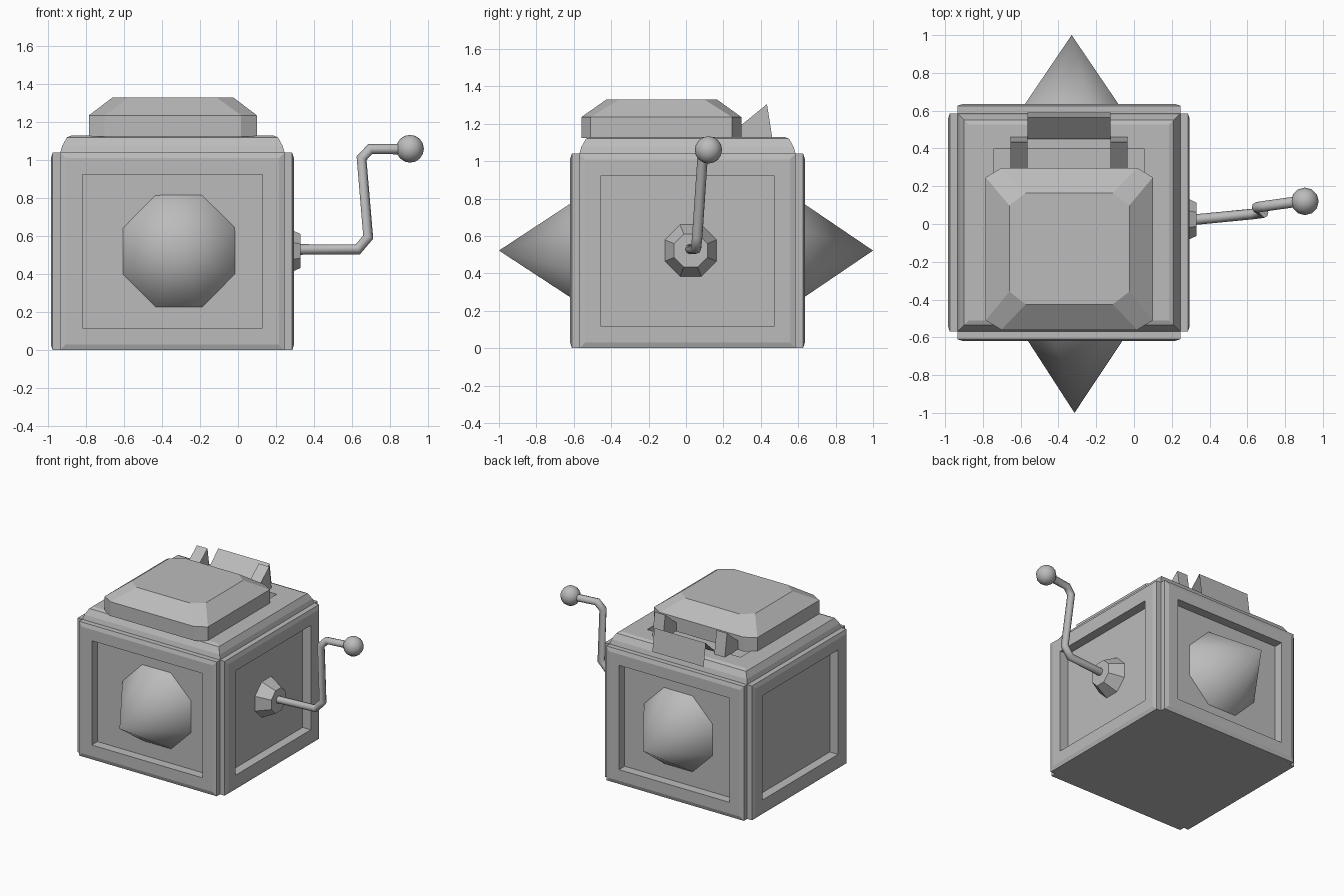
import bpy, bmesh, math
from mathutils import Matrix, Vector

if "Cube" in bpy.data.objects:
    bpy.data.objects.remove(bpy.data.objects["Cube"])

grey = bpy.data.materials.new("plain grey")
grey.diffuse_color = (0.5, 0.5, 0.5, 1)
grey.use_nodes = True
grey.node_tree.nodes["Principled BSDF"].inputs["Base Color"].default_value = grey.diffuse_color


def finish(name, bm, smooth=None):
    """Turn a bmesh into a named object with the shared material."""
    bmesh.ops.recalc_face_normals(bm, faces=bm.faces)
    me = bpy.data.meshes.new(name)
    bm.to_mesh(me)
    bm.free()
    me.materials.append(grey)
    ob = bpy.data.objects.new(name, me)
    bpy.context.collection.objects.link(ob)
    if smooth:
        bpy.ops.object.select_all(action='DESELECT')
        ob.select_set(True)
        bpy.context.view_layer.objects.active = ob
        bpy.ops.object.shade_smooth_by_angle(angle=math.radians(smooth))
    return ob


def step(bm, faces, thickness, depth):
    bmesh.ops.inset_individual(bm, faces=faces, thickness=thickness, depth=depth,
                               use_even_offset=True)


def loft(bm, rings):
    """Skin a stack of equal-sized vertex rings and cap both ends."""
    rows = [[bm.verts.new(p) for p in r] for r in rings]
    n = len(rows[0])
    for a, b in zip(rows, rows[1:]):
        for i in range(n):
            bm.faces.new((a[i], a[(i + 1) % n], b[(i + 1) % n], b[i]))
    bm.faces.new(rows[0])
    bm.faces.new(rows[-1])


def cut_rect(x0, x1, y0, y1, cx, cy, z):
    """Rectangle with its four corners cut off."""
    return [(x0 + cx, y0, z), (x1 - cx, y0, z), (x1, y0 + cy, z), (x1, y1 - cy, z),
            (x1 - cx, y1, z), (x0 + cx, y1, z), (x0, y1 - cy, z), (x0, y0 + cy, z)]


# box: core with raised, recessed side panels and a rounded top
bm = bmesh.new()
bmesh.ops.create_cube(bm, size=1)
for v in bm.verts:
    v.co = (-0.345 + v.co.x * 1.18, 0.008 + v.co.y * 1.156, (v.co.z + 0.5) * 1.04)
bm.normal_update()
sides = [f for f in bm.faces if abs(f.normal.z) < 0.5]
top = [f for f in bm.faces if f.normal.z > 0.5]
for t, d in ((0, 0.04), (0.03, 0.01), (0.086, 0), (0, -0.07)):
    step(bm, sides, t, d)
for t, d in ((0.01, 0.035), (0.025, 0.045), (0.025, 0.01), (0.13, 0), (0, -0.05)):
    step(bm, top, t, d)
finish("box", bm)

# lid: cut-corner slab with sloped upper edges
bm = bmesh.new()
low = (-0.785, 0.10, -0.56, 0.297)
loft(bm, [cut_rect(*low, 0.083, 0.05, 1.125), cut_rect(*low, 0.083, 0.05, 1.235),
          cut_rect(-0.66, -0.025, -0.425, 0.165, 0.087, 0.067, 1.33)])
finish("lid", bm)

# hinge brackets behind the lid
for side, x in (("left", -0.655), ("right", -0.125)):
    bm = bmesh.new()
    prof = [(0.28, 1.13), (0.28, 1.18), (0.433, 1.305), (0.462, 1.12)]
    loft(bm, [[(x + dx, y, z) for y, z in prof] for dx in (0, 0.09)])
    finish(side + "_hinge_bracket", bm)

# folded hinge sheet between the brackets, open at its ends
bm = bmesh.new()
rows = [[bm.verts.new((x, y, z)) for x in (-0.565, -0.125)]
        for y, z in ((0.45, 1.145), (0.565, 1.255), (0.59, 1.08))]
for a, b in zip(rows, rows[1:]):
    bm.faces.new((a[0], a[1], b[1], b[0]))
finish("hinge_sheet", bm)


def cone(name, base, tip, r1, r2, smooth):
    """Eight-sided cone between two points, flats facing the axes."""
    base, tip = Vector(base), Vector(tip)
    d = tip - base
    bm = bmesh.new()
    bmesh.ops.create_cone(bm, cap_ends=True, segments=8, radius1=r1, radius2=r2, depth=d.length)
    bmesh.ops.rotate(bm, verts=bm.verts, matrix=Matrix.Rotation(math.pi / 8, 3, 'Z'))
    turn = Vector((0, 0, 1)).rotation_difference(d).to_matrix()
    bmesh.ops.rotate(bm, verts=bm.verts, matrix=turn)
    bmesh.ops.translate(bm, verts=bm.verts, vec=(base + tip) / 2)
    bmesh.ops.remove_doubles(bm, verts=bm.verts, dist=1e-5)
    finish(name, bm, smooth)


# pointed studs on the front and back panels, and the crank boss
cone("front_spike", (-0.312, -0.548, 0.522), (-0.315, -1.0, 0.522), 0.32, 0, 50)
cone("back_spike", (-0.33, 0.564, 0.522), (-0.33, 1.0, 0.522), 0.32, 0, 50)
cone("crank_boss", (0.22, 0.025, 0.522), (0.33, 0.025, 0.522), 0.152, 0.096, None)

# bent crank rod
path = [(0.31, 0.022, 0.53), (0.63, 0.053, 0.53), (0.685, 0.06, 0.595),
        (0.65, 0.088, 1.01), (0.695, 0.095, 1.058), (0.89, 0.122, 1.058)]
cu = bpy.data.curves.new("crank_rod", 'CURVE')
cu.dimensions = '3D'
cu.bevel_depth = 0.028
cu.bevel_resolution = 2
cu.use_fill_caps = True
sp = cu.splines.new('POLY')
sp.points.add(len(path) - 1)
for p, co in zip(sp.points, path):
    p.co = (*co, 1)
sp.use_smooth = True
cu.materials.append(grey)
bpy.context.collection.objects.link(bpy.data.objects.new("crank_rod", cu))

# crank knob
bm = bmesh.new()
bmesh.ops.create_uvsphere(bm, u_segments=12, v_segments=8, radius=0.073)
bmesh.ops.translate(bm, verts=bm.verts, vec=(0.905, 0.12, 1.06))
finish("crank_knob", bm, 60)
